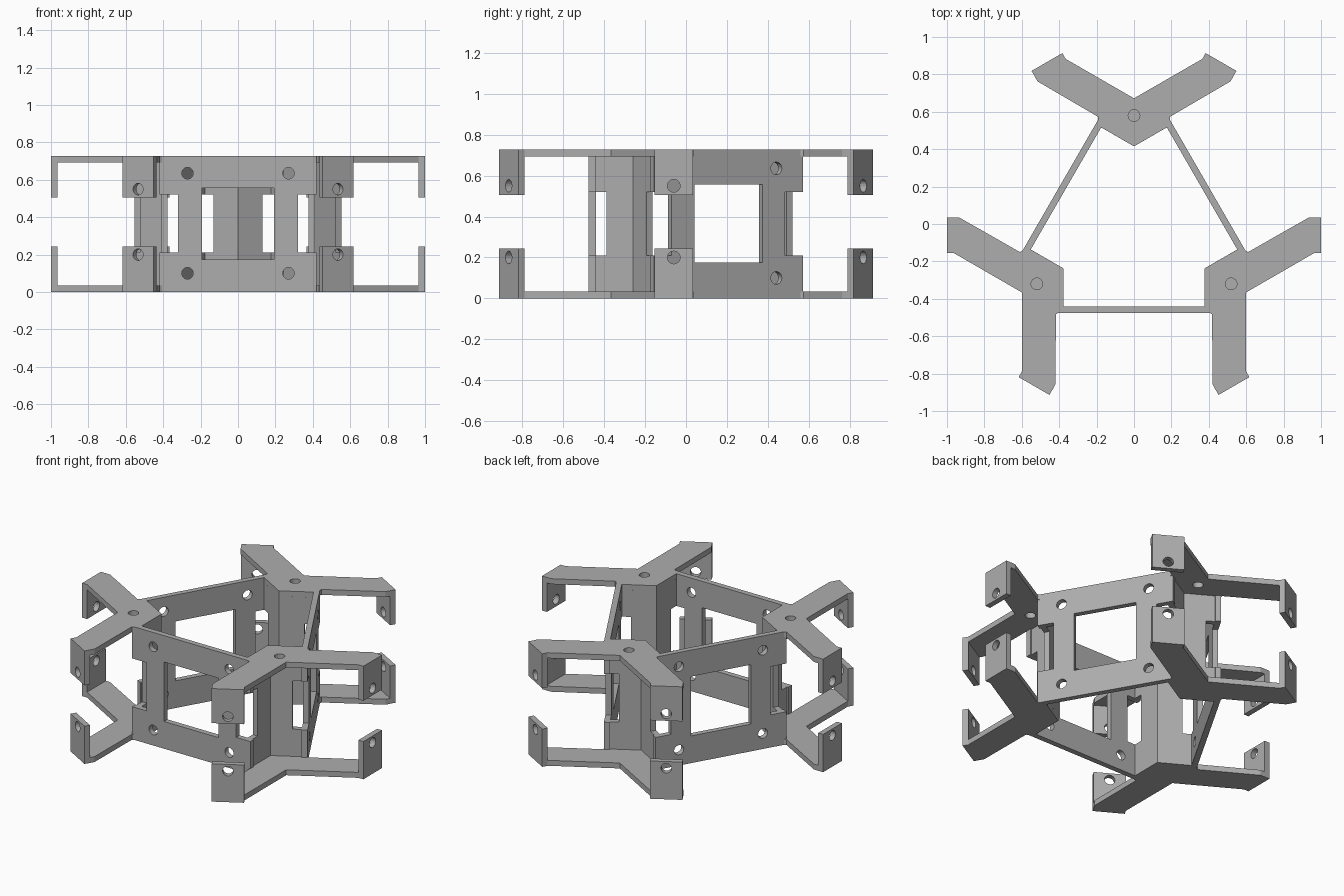
import bpy, bmesh
from math import radians, sin, cos, pi
from mathutils import Matrix, Vector

old = bpy.data.objects.get("Cube")
if old:
    bpy.data.objects.remove(old, do_unlink=True)

H = 0.727          # overall height
T = 0.035          # sheet thickness
CENTRE = Matrix.Translation((0, -0.02, 0))
NOTCH = (0.21, 0.52)

grey = bpy.data.materials.new("plain_grey")
grey.use_nodes = True
COLOUR = (0.42, 0.42, 0.42, 1)
grey.diffuse_color = COLOUR
grey.node_tree.nodes["Principled BSDF"].inputs["Base Color"].default_value = COLOUR


def circle(x, y, r=0.031, n=24):
    return [(x + r * cos(2 * pi * i / n), y + r * sin(2 * pi * i / n)) for i in range(n)]


def rect(x0, x1, y0, y1):
    return [(x0, y0), (x1, y0), (x1, y1), (x0, y1)]


def panel(name, loops, matrix):
    """Flat sheet: first loop is the outline, the others are openings."""
    curve = bpy.data.curves.new(name, 'CURVE')
    curve.dimensions = '2D'
    curve.fill_mode = 'BOTH'
    curve.extrude = T / 2
    for loop in loops:
        spline = curve.splines.new('POLY')
        spline.points.add(len(loop) - 1)
        for point, (x, y) in zip(spline.points, loop):
            point.co = (x, y, 0, 1)
        spline.use_cyclic_u = True
    temp = bpy.data.objects.new(name + "_outline", curve)
    bpy.context.collection.objects.link(temp)
    graph = bpy.context.evaluated_depsgraph_get()
    mesh = bpy.data.meshes.new_from_object(temp.evaluated_get(graph))
    bpy.data.objects.remove(temp, do_unlink=True)
    bpy.data.curves.remove(curve)
    bm = bmesh.new()
    bm.from_mesh(mesh)
    bmesh.ops.remove_doubles(bm, verts=bm.verts, dist=0.0001)
    bmesh.ops.recalc_face_normals(bm, faces=bm.faces)
    for face in bm.faces:
        face.smooth = False
        face.material_index = 0
    bm.to_mesh(mesh)
    bm.free()
    mesh.materials.clear()
    mesh.materials.append(grey)
    obj = bpy.data.objects.new(name, mesh)
    bpy.context.collection.objects.link(obj)
    obj.matrix_world = matrix
    return obj


def upright(x, y, degrees):
    """Stand a panel up at a spot, turned about the vertical."""
    return (Matrix.Translation((x, y, 0)) @ Matrix.Rotation(radians(degrees), 4, 'Z')
            @ Matrix.Rotation(radians(90), 4, 'X'))


# Side wall: notched ends, a window and four bolt holes
half = [(0.42, 0), (0.42, NOTCH[0]), (0.32, NOTCH[0]),
        (0.32, NOTCH[1]), (0.42, NOTCH[1]), (0.42, H)]
wall = [half + [(-x, z) for x, z in reversed(half)],
        rect(-0.193, 0.193, 0.175, 0.557)]
wall += [circle(x, z) for x in (-0.27, 0.27) for z in (0.1, 0.635)]

# Forked corner plate with two arms
arm = [(0.19, 0.545), (0.192, 0.593), (0.515, 0.782), (0.531, 0.808), (0.366, 0.903)]
fork = [(0, 0.435)] + arm + [(0, 0.692)] + [(-x, y) for x, y in reversed(arm)]

# Corner post leg, notched where it meets the wall
REACH = 0.225
leg = [(0, T), (REACH, T), (REACH, NOTCH[0]), (0.15, NOTCH[0]),
       (0.15, NOTCH[1]), (REACH, NOTCH[1]), (REACH, H - T), (0, H - T)]

# Drilled end tabs
TAB = 0.095
tabs = {"lower": [rect(-TAB, TAB, 0, 0.243), circle(0, 0.2)],
        "upper": [rect(-TAB, TAB, 0.505, H), circle(0, 0.55)]}

walls = ("front", "left", "right")
corners = ("back", "front_right", "front_left")
for k in range(3):
    turn = CENTRE @ Matrix.Rotation(radians(120 * k), 4, 'Z')
    panel(walls[k] + "_wall", wall, turn @ upright(0, -0.4375, 0))

    corner = corners[k]
    panel(corner + "_lower_fork", [fork], turn @ Matrix.Translation((0, 0, T / 2)))
    panel(corner + "_upper_fork", [fork, circle(0, 0.6)],
          turn @ Matrix.Translation((0, 0, H - T / 2)))

    for s, side in ((1, "a"), (-1, "b")):
        panel(f"{corner}_post_leg_{side}", [leg],
              turn @ upright(-s * 0.25 * T, 0.435 + 0.433 * T, 90 - 60 * s))
        for level, loops in tabs.items():
            panel(f"{corner}_{level}_tab_{side}", loops,
                  turn @ upright(s * (0.4655 - 0.25 * T), 0.886 - 0.433 * T, -30 * s))
